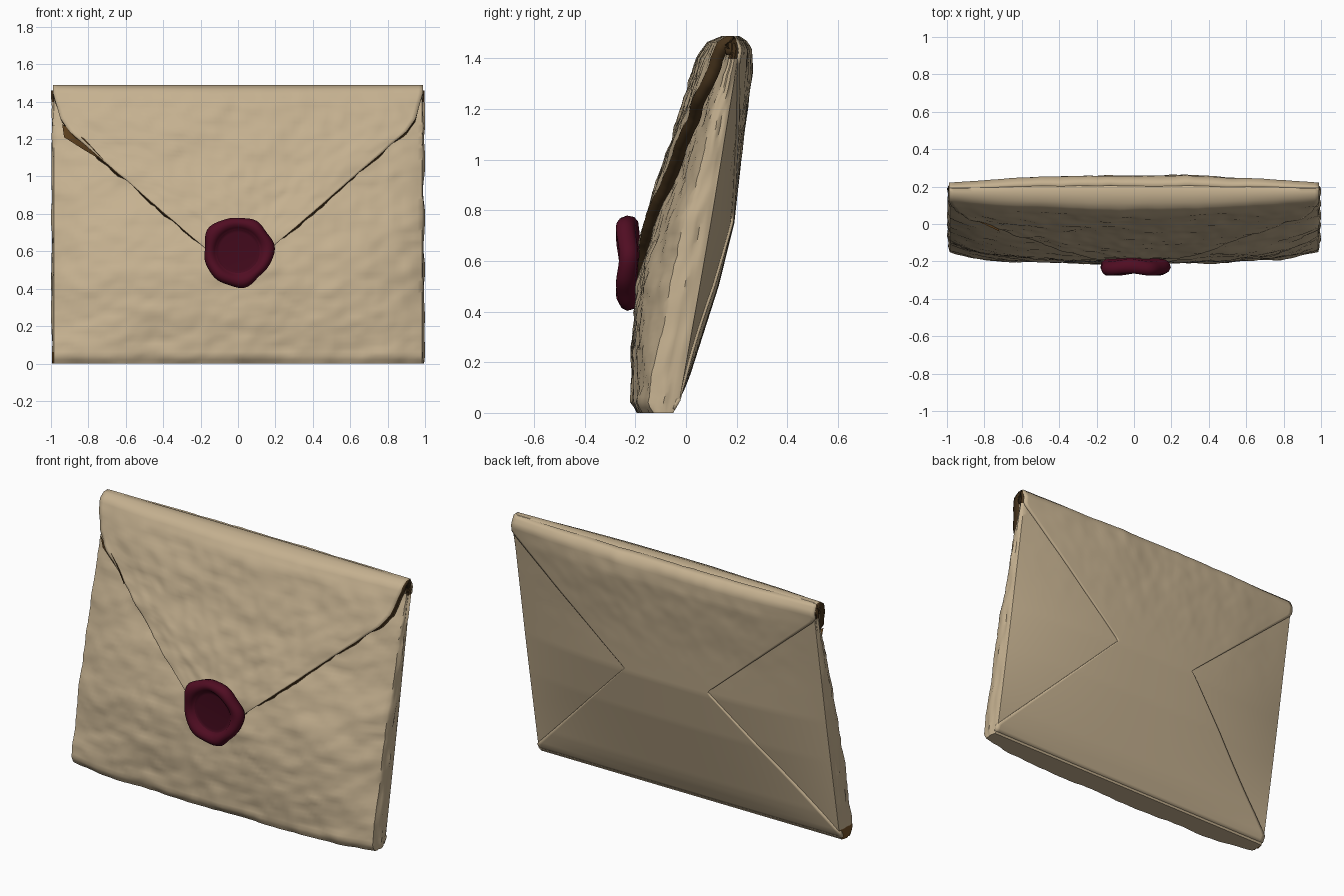
import bpy, bmesh, math
from mathutils import Vector, noise

if "Cube" in bpy.data.objects:
    bpy.data.objects.remove(bpy.data.objects["Cube"])


def material(name, rgb):
    m = bpy.data.materials.new(name)
    m.use_nodes = True
    m.diffuse_color = (*rgb, 1)
    bsdf = next(n for n in m.node_tree.nodes if n.type == "BSDF_PRINCIPLED")
    bsdf.inputs["Base Color"].default_value = (*rgb, 1)
    bsdf.inputs["Roughness"].default_value = 0.9
    return m


PAPER = material("aged paper", (0.56, 0.44, 0.28))
BROWN = material("scorched brown", (0.17, 0.08, 0.02))
INNER = material("dark inner brown", (0.06, 0.032, 0.011))
WAX = material("crimson wax", (0.08, 0.004, 0.016))
DARK_WAX = material("dark wax", (0.056, 0.003, 0.012))


def lerp_table(table, t):
    """Piecewise-linear lookup in (key, value) pairs with rising keys."""
    for (a, va), (b, vb) in zip(table, table[1:]):
        if t <= b:
            return va + (vb - va) * max(0, (t - a) / (b - a))
    return table[-1][1]


# Depth profiles of the pocket: (height, y)
FRONT_MID = [(0, -.19), (.04, -.215), (.3, -.21), (.5, -.195), (.59, -.175),
             (.75, -.12), (1.12, .015), (1.4, .125), (1.46, .16)]
FRONT_EDGE = [(0, -.13), (.04, -.15), (.6, -.03), (1.46, .18)]
BACK_MID = [(0, -.05), (.1, -.01), (.25, .038), (.5, .118), (.75, .18),
            (1, .207), (1.2, .232), (1.35, .25), (1.44, .245), (1.47, .225),
            (1.488, .195)]
BACK_EDGE = [(0, -.05), (.05, -.025), (.75, .095), (1.44, .21), (1.488, .185)]


def crumple(x, z):
    n = noise.noise(Vector((x * 3.5, 3, z * 6)))
    n += 0.6 * noise.noise(Vector((x * 8 + z * 5, 9, z * 14 - x * 4)))
    n += 0.35 * noise.noise(Vector((x * 19, 5, z * 28)))
    return 0.013 * n


def front(x, z):
    edge, mid = lerp_table(FRONT_EDGE, z), lerp_table(FRONT_MID, z)
    return mid + (edge - mid) * (.4 * x ** 2 + .6 * x ** 6) + crumple(x, z)


def back(x, z):
    edge, mid = lerp_table(BACK_EDGE, z), lerp_table(BACK_MID, z)
    t = 1 - abs(x) ** 2.5
    soft = max(0, z - 0.8) * t
    return edge + (mid - edge) * t + soft * crumple(x + 5, z * 0.6)


def finish(name, bm, mats, angle=40):
    mesh = bpy.data.meshes.new(name)
    bm.to_mesh(mesh)
    bm.free()
    for m in mats:
        mesh.materials.append(m)
    ob = bpy.data.objects.new(name, mesh)
    bpy.context.collection.objects.link(ob)
    bpy.ops.object.select_all(action="DESELECT")
    ob.select_set(True)
    bpy.context.view_layer.objects.active = ob
    bpy.ops.object.shade_smooth_by_angle(angle=math.radians(angle))
    return ob


def loft(bm, rows, closed=False):
    """Join rows of points with quads and return the vertex rows."""
    vs = [[bm.verts.new(p) for p in row] for row in rows]
    n = len(vs[0])
    for a, b in zip(vs, vs[1:]):
        for i in range(n if closed else n - 1):
            j = (i + 1) % n
            bm.faces.new((a[i], a[j], b[j], b[i]))
    return vs


# Pocket: rings stacked by height, closed across the top and bottom
NX, NS, NZ = 80, 8, 70


def pocket_ring(z):
    xs = [-0.985 + 1.97 * i / NX for i in range(NX + 1)]
    ring = [(x, front(x, z), z) for x in xs]

    def side(sx):
        a, b = front(sx * .985, z), back(sx * .985, z)
        out = []
        for k in range(1, NS):
            t = k / NS
            bulge = math.sin(math.pi * t) * (
                .01 + .012 * noise.noise(Vector((sx * 7, t * 4, z * 7))))
            out.append((sx * min(1, .985 + bulge), a + (b - a) * t, z))
        return out
    ring += side(1)
    ring += [(x, back(x, z), z) for x in reversed(xs)]
    ring += reversed(side(-1))
    return ring


bm = bmesh.new()
rings = loft(bm, [pocket_ring(1.46 * k / NZ) for k in range(NZ + 1)], True)
for ring in (rings[0], rings[-1]):
    far = NX + NS
    for i in range(NX):
        bm.faces.new((ring[i], ring[i + 1], ring[far + NX - i - 1], ring[far + NX - i]))
    bm.faces.new(ring[NX:far + 1])
    bm.faces.new(ring[far + NX:] + [ring[0]])
bmesh.ops.recalc_face_normals(bm, faces=bm.faces)
for f in bm.faces:
    c = f.calc_center_median()
    worn = f.normal.z < -.7 and noise.noise(Vector((c.x * 5, c.y * 8, 2))) > 0.32
    corner = c.x < -.98 and c.z < .06
    if worn or corner:
        f.material_index = 1
    elif abs(c.x) > 0.975 and c.z > 1.4:
        f.material_index = 2
finish("envelope_pocket", bm, [PAPER, BROWN, INNER])


def sheet(name, rows, facing, thickness, mats, rim):
    """Thin paper panel whose outer side faces along y in the given sign."""
    bm = bmesh.new()
    loft(bm, rows)
    bm.normal_update()
    if sum(f.normal.y * f.calc_area() for f in bm.faces) * facing < 0:
        bmesh.ops.reverse_faces(bm, faces=bm.faces)
    ob = finish(name, bm, mats)
    mod = ob.modifiers.new("thickness", "SOLIDIFY")
    mod.thickness = thickness
    mod.offset = -1
    mod.material_offset_rim = rim


def spread(w, n=80):
    return [w * (2 * i / n - 1) for i in range(n + 1)]


# Back panel: hourglass over the triangular side flaps, rolling onto the top
def back_row(z):
    t = (z - .77) / .62 if z > .77 else (.77 - z) / .72
    w = .27 + .72 * min(1, t)
    step = .011 * min(1, z / .15)
    return [(x, back(x, z) + step, z) for x in spread(w)]


heights = [.012 + 1.476 * k / 82 for k in range(83)]
sheet("back_panel", [back_row(z) for z in heights], 1, .018, [PAPER], 0)

# Closing flap: wraps over the top fold and tapers down to the seal
FLAP = [(.235, 1.42, -.03), (.232, 1.455, -.03), (.218, 1.477, -.02),
        (.19, 1.488, 0), (.14, 1.488, .02), (.085, 1.465, .04),
        (.045, 1.4, .05), (-.02, 1.2, .05), (-.085, 1, .05),
        (-.14, .83, .05), (-.185, .68, .05), (-.2, .5, .05)]
FLAP_WIDTH = [(.5, .04), (.62, .18), (1.24, .9), (1.31, .95), (1.45, .99)]


def flap_rows():
    rows = []
    for i, (p, q) in enumerate(zip(FLAP, FLAP[1:])):
        steps = max(2, int(abs(p[1] - q[1]) / .02))
        for k in range(steps + (i == len(FLAP) - 2)):
            y, z, bend = (a + (b - a) * k / steps for a, b in zip(p, q))
            w = .99 if i < 4 else lerp_table(FLAP_WIDTH, z)
            lift = min(1, (1.49 - z) * 8)
            rows.append([(x, y + bend * x * x + lift * crumple(x, z), z)
                         for x in spread(w)])
    return rows


sheet("closing_flap", flap_rows(), -1, .05, [PAPER, INNER], 1)

# Torn gap: brown sliver slanting from the flap edge down to the pocket
bm = bmesh.new()
loft(bm, [[(x, front(x, z) - depth, z) for x, z in line] for line, depth in (
    ([(-.94, 1.28), (-.82, 1.2), (-.72, 1.09)], .07),
    ([(-.93, 1.21), (-.82, 1.14), (-.725, 1.085)], .035))])
bm.normal_update()
for f in bm.faces:
    if f.normal.y > 0:
        f.normal_flip()
finish("torn_gap", bm, [BROWN])

# Wax seal: wavy lathe around y with a pressed centre
SEAL = [(.001, -.238), (.1, -.238), (.116, -.24), (.127, -.258), (.145, -.27),
        (.163, -.27), (.178, -.26), (.187, -.238), (.18, -.21), (.16, -.195),
        (.001, -.17)]
SIDES = 72


def seal_ring(r, y):
    ring = []
    for k in range(SIDES):
        a = math.tau * k / SIDES
        wave = .035 * math.sin(3 * a + .6) + .03 * math.sin(5 * a + 2) + .015 * math.sin(8 * a)
        rr = r * (1 + wave * max(0, (r - .12) / .065))
        bump = .006 * math.sin(4 * a + 1) * (r > .12)
        ring.append((rr * math.cos(a), y + bump, .6 + rr * math.sin(a)))
    return ring


bm = bmesh.new()
loops = loft(bm, [seal_ring(r, y) for r, y in SEAL], True)
for f in bm.faces:
    c = f.calc_center_median()
    if math.hypot(c.x, c.z - .6) < .116 and c.y < -.22:
        f.material_index = 1
bm.faces.new(loops[0]).material_index = 1
bm.faces.new(loops[-1])
bmesh.ops.recalc_face_normals(bm, faces=bm.faces)
finish("wax_seal", bm, [WAX, DARK_WAX], 70)
